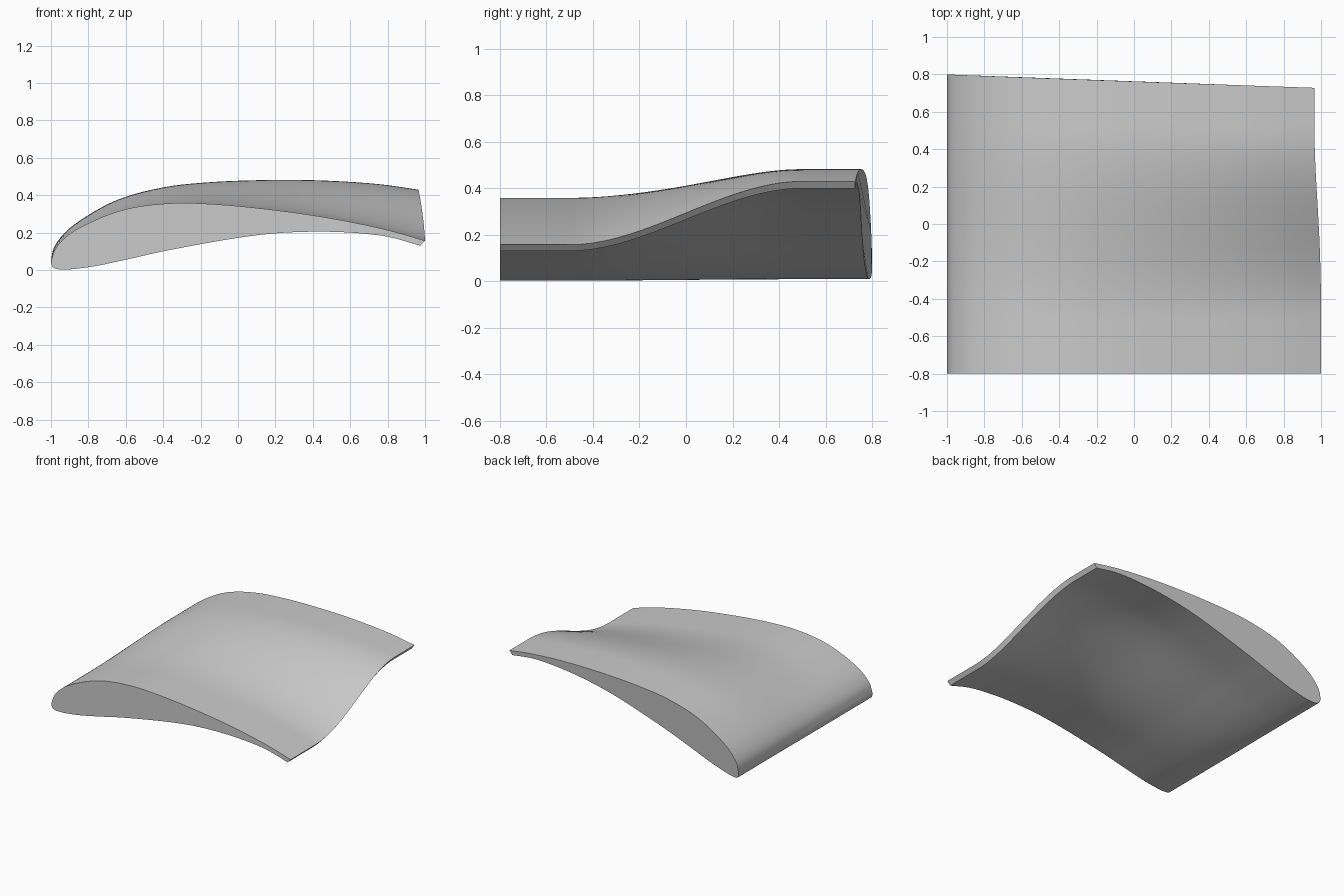
import bpy
import bmesh
import math
from mathutils import Vector

if "Cube" in bpy.data.objects:
    bpy.data.objects.remove(bpy.data.objects["Cube"], do_unlink=True)

# Wing section: control points from nose to trailing edge
UPPER = [(-1, .045), (-.975, .115), (-.91, .185), (-.8, .25), (-.6, .325),
         (-.35, .357), (-.1, .35), (.2, .32), (.5, .276), (.8, .214), (1, .157)]
LOWER = [(-1, .045), (-.99, .015), (-.95, .003), (-.8, .015), (-.6, .055),
         (-.4, .1), (0, .172), (.2, .196), (.4, .205), (.6, .2),
         (.8, .178), (.975, .13)]
PIVOT = Vector((-.99, .04))
TWIST = math.radians(7.9)
FRONT, REAR = -.8, .8
ROWS, STEPS = 48, 5


def spline(points, steps):
    """Smooth curve through the points."""
    p = [Vector(q) for q in points]
    p = [2 * p[0] - p[1]] + p + [2 * p[-1] - p[-2]]
    out = []
    for a, b, c, d in zip(p, p[1:], p[2:], p[3:]):
        # Centripetal weighting keeps the tight nose free of overshoot
        t1 = (b - a).length ** .5
        t2 = t1 + (c - b).length ** .5
        t3 = t2 + (d - c).length ** .5
        for i in range(steps):
            t = t1 + (t2 - t1) * i / steps
            a1 = a.lerp(b, t / t1)
            a2 = b.lerp(c, (t - t1) / (t2 - t1))
            a3 = c.lerp(d, (t - t2) / (t3 - t2))
            b1 = a1.lerp(a2, t / t2)
            b2 = a2.lerp(a3, (t - t1) / (t3 - t1))
            out.append(b1.lerp(b2, (t - t1) / (t2 - t1)))
    return out + [p[-2]]


def height_at(curve, x):
    """Height of the upper skin above a lower point."""
    for a, b in zip(curve, curve[1:]):
        if a.x <= x <= b.x:
            return a.y + (b.y - a.y) * (x - a.x) / max(b.x - a.x, 1e-6)
    return curve[0].y


upper = spline(UPPER, STEPS)
lower = spline(LOWER, STEPS)
section = upper + lower[:0:-1]
# The rear end is swept along the chord and leans in under the lower skin
ends = [REAR - .036 * (p.x + 1) for p in upper]
ends += [REAR - .036 * (p.x + 1) - .08 * max(0, height_at(upper, p.x) - p.y)
         for p in lower[:0:-1]]

# Loft the section from front to rear, easing in the twist
bm = bmesh.new()
rows = []
for r in range(ROWS + 1):
    row = []
    for p, end in zip(section, ends):
        y = FRONT + (end - FRONT) * r / ROWS
        s = min(1, max(0, y + .5))
        angle = TWIST * s * s * (3 - 2 * s)
        d = p - PIVOT
        x = PIVOT.x + d.x * math.cos(angle) - d.y * math.sin(angle)
        z = PIVOT.y + d.x * math.sin(angle) + d.y * math.cos(angle)
        row.append(bm.verts.new((x, y, z)))
    rows.append(row)
count = len(section)
for a, b in zip(rows, rows[1:]):
    for i in range(count):
        j = (i + 1) % count
        bm.faces.new((a[i], a[j], b[j], b[i]))
# Flat end caps
bm.faces.new(rows[0])
bm.faces.new(rows[-1][::-1])
bmesh.ops.recalc_face_normals(bm, faces=bm.faces)

mesh = bpy.data.meshes.new("twisted_wing")
bm.to_mesh(mesh)
bm.free()
wing = bpy.data.objects.new("twisted_wing", mesh)
bpy.context.collection.objects.link(wing)

# Plain grey finish
grey = bpy.data.materials.new("light_grey")
grey.use_nodes = True
colour = (.6, .6, .6, 1)
grey.diffuse_color = colour
grey.node_tree.nodes["Principled BSDF"].inputs["Base Color"].default_value = colour
mesh.materials.append(grey)

bpy.ops.object.select_all(action="DESELECT")
wing.select_set(True)
bpy.context.view_layer.objects.active = wing
bpy.ops.object.shade_smooth_by_angle(angle=math.radians(35))
